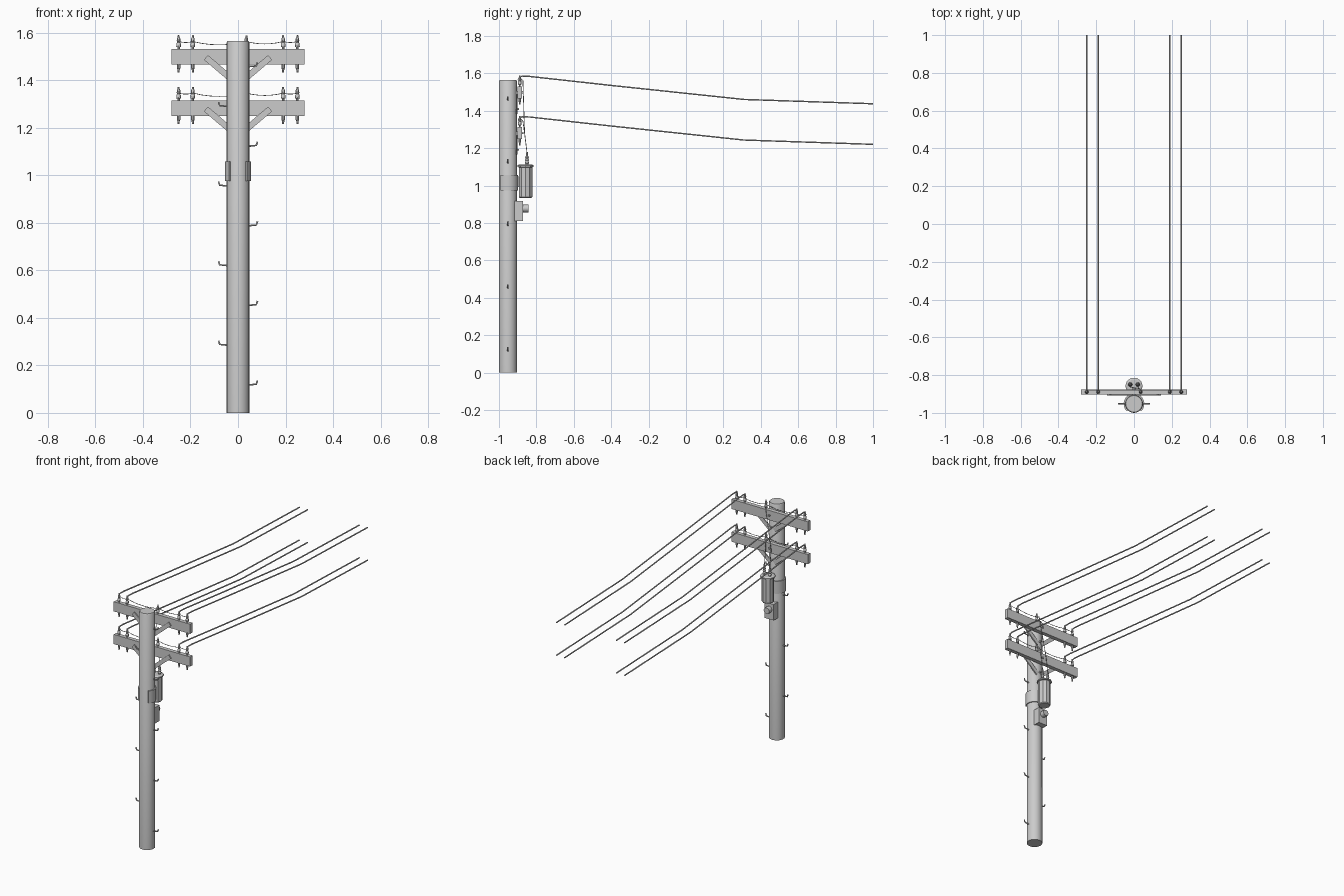
import bpy, bmesh, math
from mathutils import Vector

if "Cube" in bpy.data.objects:
    bpy.data.objects.remove(bpy.data.objects["Cube"])

PY = -0.952          # pole axis
AY = -0.889          # cross arm axis
TY = -0.858          # transformer axis


def finish(name, bm, smooth=False):
    bmesh.ops.recalc_face_normals(bm, faces=bm.faces)
    me = bpy.data.meshes.new(name)
    bm.to_mesh(me)
    bm.free()
    ob = bpy.data.objects.new(name, me)
    bpy.context.collection.objects.link(ob)
    if smooth:
        bpy.ops.object.select_all(action='DESELECT')
        ob.select_set(True)
        bpy.context.view_layer.objects.active = ob
        bpy.ops.object.shade_smooth_by_angle(angle=math.radians(40))
    return ob


def lathe(name, x, y, profile, sides, smooth=False):
    """Closed solid of revolution from (radius, z) points."""
    bm = bmesh.new()
    rings = []
    for r, z in profile:
        rings.append([bm.verts.new((x + r * math.cos(2 * math.pi * i / sides),
                                    y + r * math.sin(2 * math.pi * i / sides), z))
                      for i in range(sides)])
    for a, b in zip(rings, rings[1:]):
        for i in range(sides):
            j = (i + 1) % sides
            bm.faces.new((a[i], a[j], b[j], b[i]))
    bm.faces.new(rings[0])
    bm.faces.new(rings[-1])
    return finish(name, bm, smooth)


def box(name, x0, x1, y0, y1, z0, z1):
    return prism(name, [(x0, z0), (x1, z0), (x1, z1), (x0, z1)], y0, y1)


def prism(name, xz, y0, y1):
    """Outline in the xz plane extruded along y."""
    bm = bmesh.new()
    f = bm.faces.new([bm.verts.new((x, y0, z)) for x, z in xz])
    ext = bmesh.ops.extrude_face_region(bm, geom=[f])
    verts = [v for v in ext['geom'] if isinstance(v, bmesh.types.BMVert)]
    bmesh.ops.translate(bm, verts=verts, vec=(0, y1 - y0, 0))
    return finish(name, bm)


def tube(name, pts, r, res=1):
    cu = bpy.data.curves.new(name, 'CURVE')
    cu.dimensions = '3D'
    cu.bevel_depth = r
    cu.bevel_resolution = res
    cu.use_fill_caps = True
    sp = cu.splines.new('POLY')
    sp.points.add(len(pts) - 1)
    for p, c in zip(sp.points, pts):
        p.co = (*c, 1)
    ob = bpy.data.objects.new(name, cu)
    bpy.context.collection.objects.link(ob)
    bpy.ops.object.select_all(action='DESELECT')
    ob.select_set(True)
    bpy.context.view_layer.objects.active = ob
    bpy.ops.object.convert(target='MESH')


def sag(a, b, drop, n=6):
    """Hanging points from a to b."""
    a, b = Vector(a), Vector(b)
    return [a.lerp(b, i / n) - Vector((0, 0, 4 * drop * (i / n) * (1 - i / n)))
            for i in range(n + 1)]


def insulator(name, x, z):
    """Pin insulator standing on height z."""
    lathe(name, x, AY, [(0.005, z), (0.005, z + 0.008), (0.010, z + 0.010),
                        (0.009, z + 0.024), (0.006, z + 0.028), (0.008, z + 0.034),
                        (0.007, z + 0.044), (0.004, z + 0.050), (0.004, z + 0.058)], 8, True)


# Pole
lathe("pole", 0, PY, [(0.048, 0), (0.048, 1.558), (0.044, 1.565)], 20, True)

# Two identical cross arm levels
for level, top in (("upper", 1.531), ("lower", 1.314)):
    box(level + "_cross_arm", -0.28, 0.28, -0.902, -0.876, top - 0.064, top)
    lathe_x = (-0.25, -0.19, 0.19, 0.25)
    for s, side in ((-1, "left"), (1, "right")):
        # Diagonal brace
        a = Vector((s * 0.015, top - 0.137))
        b = Vector((s * 0.135, top - 0.035))
        n = Vector((-(b - a).y, (b - a).x)).normalized() * 0.013
        prism(f"{level}_{side}_brace", [a - n, b - n, b + n, a + n], -0.909, -0.901)
    # Brace bolt
    bolt_z = top - 0.122
    tube(level + "_brace_bolt", [(0, -0.92, bolt_z), (0, -0.892, bolt_z)], 0.006)
    tube(level + "_arm_bolt", [(0, -0.92, top - 0.032), (0, -0.868, top - 0.032)], 0.007)
    for i, x in enumerate(lathe_x):
        insulator(f"{level}_insulator_{i}", x, top)
        # Pin and nut under the arm
        lathe(f"{level}_pin_{i}", x, AY, [(0.007, top - 0.062), (0.007, top - 0.082),
                                          (0.005, top - 0.084), (0.004, top - 0.098)], 8, True)
        # Long line wire
        tube(f"{level}_line_wire_{i}",
             [(x, -0.897, top + 0.032), (x, -0.890, top + 0.049), (x, -0.875, top + 0.055),
              (x, -0.835, top + 0.053), (x, -0.40, top + 0.005), (x, 0.31, top - 0.070),
              (x, 1.0, top - 0.093)], 0.0042)
    insulator(level + "_drop_insulator", 0.035, top)
    # Thin jumper wire running along the arm
    h = top + 0.032
    pts = []
    for a, b, d in ((-0.25, -0.19, 0.004), (-0.19, 0.035, 0.014),
                    (0.035, 0.19, 0.010), (0.19, 0.25, 0.004)):
        pts += sag((a, AY + 0.008, h), (b, AY + 0.008, h), d)[0 if not pts else 1:]
    tube(level + "_jumper_wire", pts, 0.0017)

# Climbing steps, alternating sides
for i in range(9):
    z = 0.117 + i * 0.1675
    s = 1 if i % 2 == 0 else -1
    tube(f"climbing_step_{i}", [(s * 0.04, PY, z), (s * 0.077, PY, z + 0.004),
                                (s * 0.082, PY, z + 0.019)], 0.0042)

# Transformer can with lid
lathe("transformer", 0, TY, [(0.034, 0.935), (0.038, 0.940), (0.038, 1.098), (0.046, 1.100),
                             (0.046, 1.108), (0.036, 1.113)], 10)
for s, side in ((-1, "left"), (1, "right")):
    # Bushing with sheds
    prof = [(0.010, 1.108)]
    for k in range(3):
        z = 1.122 + k * 0.014
        prof += [(0.008, z - 0.004), (0.012 - k * 0.001, z), (0.008, z + 0.005)]
    prof += [(0.005, 1.165), (0.004, 1.180)]
    lathe(f"{side}_bushing", s * 0.02, TY + 0.008, prof, 8, True)
# Feed wires from each level down to the bushings
for name, x, z in (("upper_drop_wire", -0.02, 1.575), ("lower_drop_wire", 0.02, 1.358)):
    tube(name, [(0.035, AY + 0.004, z), (0.030, -0.872, z - 0.012),
                (x, -0.863, 1.28), (x, TY + 0.008, 1.175)], 0.002)

# Mounting band, open at the front of the pole
bm = bmesh.new()
loops = []
for i in range(17):
    t = math.radians(-47 + 274 * i / 16)
    loops.append([bm.verts.new((r * math.cos(t), PY + r * math.sin(t), z))
                  for r, z in ((0.046, 0.975), (0.055, 0.975), (0.055, 1.058), (0.046, 1.058))])
for a, b in zip(loops, loops[1:]):
    for k in range(4):
        bm.faces.new((a[k], a[(k + 1) % 4], b[(k + 1) % 4], b[k]))
bm.faces.new(loops[0])
bm.faces.new(loops[-1])
finish("mounting_band", bm, True)

# Tapered hanger between band and transformer
bm = bmesh.new()
yz = [(-0.905, 0.995), (-0.862, 0.990), (-0.862, 1.030), (-0.905, 1.055)]
f = bm.faces.new([bm.verts.new((-0.016, y, z)) for y, z in yz])
ext = bmesh.ops.extrude_face_region(bm, geom=[f])
bmesh.ops.translate(bm, vec=(0.032, 0, 0),
                    verts=[v for v in ext['geom'] if isinstance(v, bmesh.types.BMVert)])
finish("transformer_hanger", bm)

# Meter box with its smaller cover
box("meter_box", -0.033, 0.033, -0.925, -0.872, 0.812, 0.918)
tube("meter_cover", [(0, -0.874, 0.878), (0, -0.843, 0.878)], 0.021, 2)
